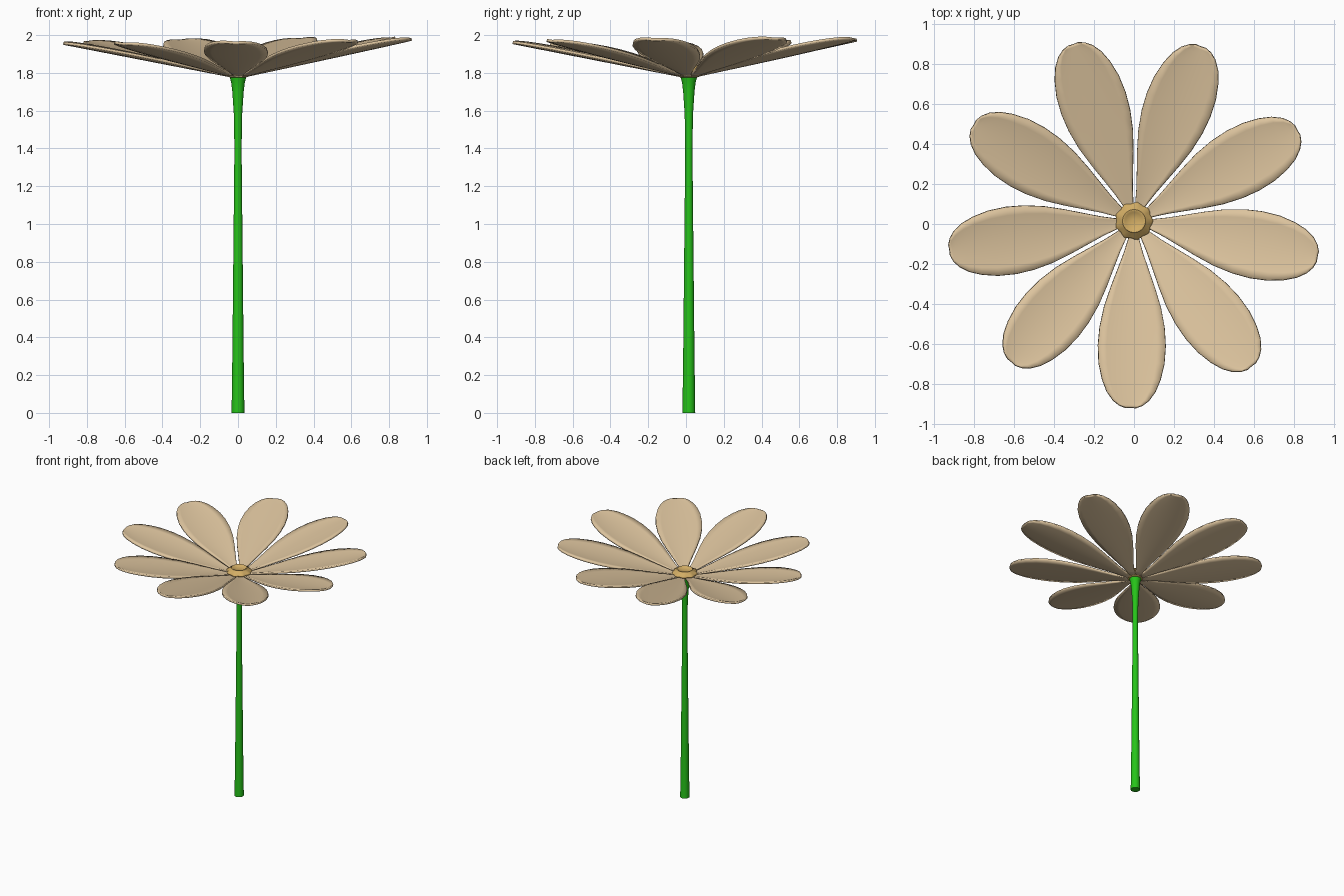
import bpy
import bmesh
from math import sin, cos, pi, radians

if "Cube" in bpy.data.objects:
    bpy.data.objects.remove(bpy.data.objects["Cube"])

CY = 0.015  # flower axis sits slightly behind the origin


def material(name, rgb):
    m = bpy.data.materials.new(name)
    m.diffuse_color = (*rgb, 1)
    m.use_nodes = True
    m.node_tree.nodes["Principled BSDF"].inputs["Base Color"].default_value = m.diffuse_color
    return m


def finish(bm, name, mat, angle=50):
    bmesh.ops.recalc_face_normals(bm, faces=bm.faces)
    mesh = bpy.data.meshes.new(name)
    bm.to_mesh(mesh)
    bm.free()
    mesh.materials.append(mat)
    obj = bpy.data.objects.new(name, mesh)
    bpy.context.collection.objects.link(obj)
    bpy.ops.object.select_all(action='DESELECT')
    obj.select_set(True)
    bpy.context.view_layer.objects.active = obj
    bpy.ops.object.shade_smooth_by_angle(angle=radians(angle))
    return obj


def lathe(name, profile, sides, mat, scallop=0.0):
    # capped rings of (radius, z) around the flower axis
    bm = bmesh.new()
    rings = []
    for r, z in profile:
        ring = []
        for i in range(sides):
            a = 2 * pi * i / sides
            k = r * (1 + scallop * (r > 0.07) * cos(9 * a))
            ring.append(bm.verts.new((k * cos(a), CY + k * sin(a), z)))
        rings.append(ring)
    for lo, hi in zip(rings, rings[1:]):
        for i in range(sides):
            j = (i + 1) % sides
            bm.faces.new((lo[i], lo[j], hi[j], hi[i]))
    bm.faces.new(rings[0])
    bm.faces.new(rings[-1])
    return finish(bm, name, mat)


green = material("stem_green", (0.02, 0.55, 0.01))
tan = material("petal_tan", (0.72, 0.55, 0.34))
gold = material("center_gold", (0.65, 0.42, 0.13))

# Stem with a flared top
lathe("stem", [(0.034, 0), (0.03, 0.3), (0.025, 0.8), (0.019, 1.4), (0.022, 1.58),
               (0.03, 1.7), (0.036, 1.75), (0.046, 1.785)], 20, green)

# Flower center: scalloped collar with a dished button
lathe("flower_center", [(0.04, 1.775), (0.08, 1.79), (0.091, 1.807), (0.084, 1.82),
                        (0.062, 1.828), (0.057, 1.838), (0.05, 1.838),
                        (0.042, 1.83), (0.008, 1.828)], 36, gold, 0.05)

# Petals: (distance from axis, half width) outline, gently cupped and twisted
OUTLINE = [(0.03, 0.02), (0.09, 0.027), (0.16, 0.048), (0.24, 0.077), (0.33, 0.11),
           (0.43, 0.142), (0.53, 0.162), (0.62, 0.169), (0.71, 0.164), (0.79, 0.146),
           (0.85, 0.122), (0.895, 0.09), (0.92, 0.058), (0.932, 0.025)]
COLS = 8


def petal(index):
    a = radians(-91 + 40 * index)
    bm = bmesh.new()
    rows = []
    for d, w in OUTLINE:
        row = []
        for c in range(COLS + 1):
            t = -1 + 2 * c / COLS
            v = t * w
            x = d * cos(a) - v * sin(a)
            y = CY + d * sin(a) + v * cos(a)
            z = 1.776 + 0.205 * d + 0.016 * t * t * (w / 0.17) - 0.04 * v
            z += 0.012 * x + 0.008 * y  # the whole head leans a little
            row.append(bm.verts.new((x, y, z)))
        rows.append(row)
    for lo, hi in zip(rows, rows[1:]):
        for c in range(COLS):
            bm.faces.new((lo[c], lo[c + 1], hi[c + 1], hi[c]))
    obj = finish(bm, f"petal_{index + 1}", tan)
    solid = obj.modifiers.new("thickness", 'SOLIDIFY')
    solid.thickness = 0.014
    solid.offset = 0


for n in range(9):
    petal(n)
